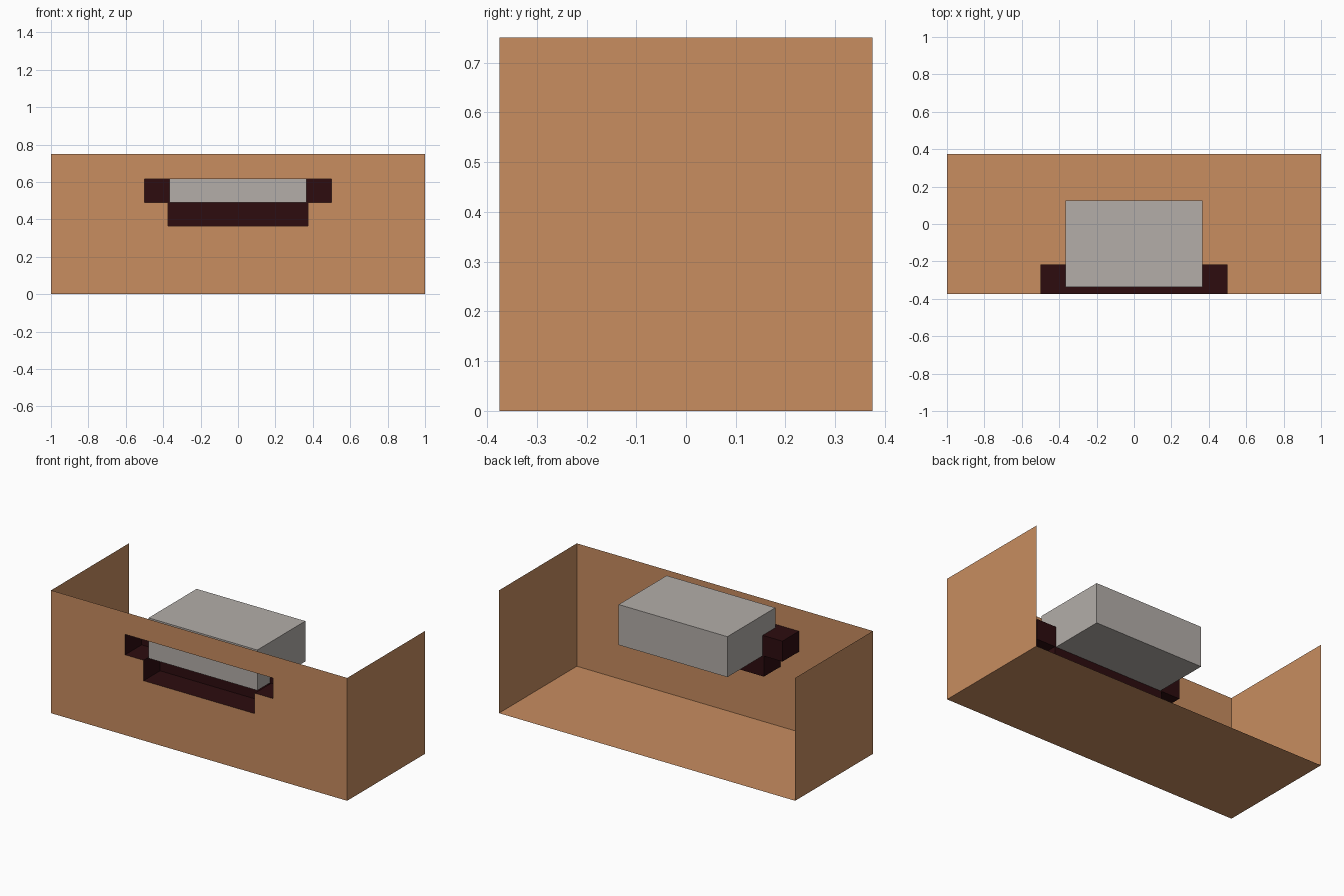
import bpy, bmesh

if "Cube" in bpy.data.objects:
    bpy.data.objects.remove(bpy.data.objects["Cube"])

# Main dimensions
W, D, H = 1.0, 0.375, 0.75            # half width, half depth, height
SLOT_X, RECESS_X = 0.5, 0.375         # half widths of the stepped opening
Z0, Z1, Z2 = 0.365, 0.49, 0.615       # opening bottom, step, top
POCKET_BACK = -0.216


def material(name, rgb):
    m = bpy.data.materials.new(name)
    m.diffuse_color = (*rgb, 1)
    m.use_nodes = True
    m.node_tree.nodes["Principled BSDF"].inputs["Base Color"].default_value = m.diffuse_color
    return m


def build(name, quads, mat):
    """Object from a list of polygons, welded at shared corners."""
    bm = bmesh.new()
    for q in quads:
        bm.faces.new([bm.verts.new(p) for p in q])
    bmesh.ops.remove_doubles(bm, verts=bm.verts, dist=1e-5)
    bmesh.ops.recalc_face_normals(bm, faces=bm.faces)
    mesh = bpy.data.meshes.new(name)
    bm.to_mesh(mesh)
    bm.free()
    mesh.materials.append(mat)
    ob = bpy.data.objects.new(name, mesh)
    bpy.context.collection.objects.link(ob)
    return ob


tan = material("tan_board", (0.578, 0.266, 0.117))
grey = material("light_grey", (0.451, 0.423, 0.397))
dark = material("dark_maroon", (0.026, 0.0037, 0.0048))

# Floor sheet
build("floor", [[(-W, -D, 0), (W, -D, 0), (W, D, 0), (-W, D, 0)]], tan)

# Side sheets
for side, x in (("left", -W), ("right", W)):
    build(side + "_panel", [[(x, -D, 0), (x, D, 0), (x, D, H), (x, -D, H)]], tan)

# Front sheet: grid of cells, leaving out the stepped opening
xs = [-W, -SLOT_X, -RECESS_X, RECESS_X, SLOT_X, W]
zs = [0, Z0, Z1, Z2, H]
cells = []
for xa, xb in zip(xs, xs[1:]):
    for za, zb in zip(zs, zs[1:]):
        middle = abs(xa + xb) / 2
        half = RECESS_X if za == Z0 else SLOT_X if za == Z1 else 0
        if middle >= half:
            cells.append([(xa, -D, za), (xb, -D, za), (xb, -D, zb), (xa, -D, zb)])
build("front_panel", cells, tan)

# Pocket behind the opening: stepped outline swept back, open at the front
half_outline = [(RECESS_X, Z0), (RECESS_X, Z1), (SLOT_X, Z1), (SLOT_X, Z2)]
outline = half_outline + [(-x, z) for x, z in reversed(half_outline)]
walls = [[(a[0], -D, a[1]), (b[0], -D, b[1]),
          (b[0], POCKET_BACK, b[1]), (a[0], POCKET_BACK, a[1])]
         for a, b in zip(outline, outline[1:] + outline[:1])]
walls.append([(x, POCKET_BACK, z) for x, z in outline])
build("slot_pocket", walls, dark)

# Grey block held in the slot
bpy.ops.mesh.primitive_cube_add(size=1, location=(0, -0.1065, 0.6135))
block = bpy.context.object
block.name = "block"
block.scale = (0.734, 0.463, 0.247)
block.data.materials.append(grey)
